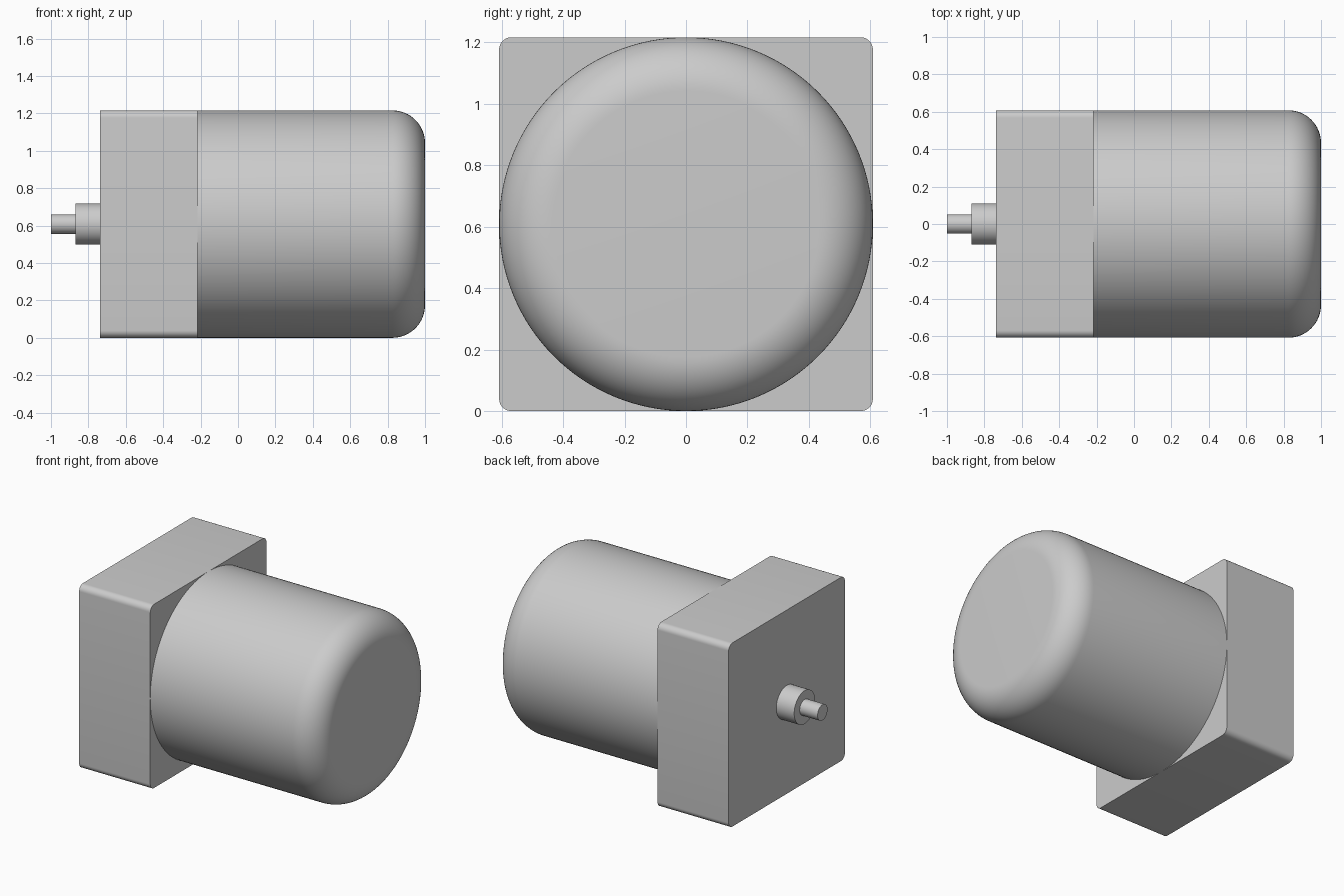
import bpy, bmesh
from math import sin, cos, pi, radians

if "Cube" in bpy.data.objects:
    bpy.data.objects.remove(bpy.data.objects["Cube"])

R = 0.608          # body radius, half the gearbox width, axis height
AXIS_Z = R


def finish(name, bm):
    bmesh.ops.recalc_face_normals(bm, faces=bm.faces)
    mesh = bpy.data.meshes.new(name)
    bm.to_mesh(mesh)
    bm.free()
    obj = bpy.data.objects.new(name, mesh)
    bpy.context.collection.objects.link(obj)
    obj.location.z = AXIS_Z
    bpy.ops.object.select_all(action='DESELECT')
    obj.select_set(True)
    bpy.context.view_layer.objects.active = obj
    bpy.ops.object.shade_smooth_by_angle(angle=radians(30))
    return obj


def turned(name, profile, steps):
    """Revolve an (x, radius) profile around the x axis and cap both ends."""
    bm = bmesh.new()
    rings = [[bm.verts.new((x, r * cos(2 * pi * i / steps), r * sin(2 * pi * i / steps)))
              for i in range(steps)] for x, r in profile]
    for a, b in zip(rings, rings[1:]):
        for i in range(steps):
            j = (i + 1) % steps
            bm.faces.new((a[i], a[j], b[j], b[i]))
    bm.faces.new(rings[0])
    bm.faces.new(rings[-1])
    return finish(name, bm)


# Square gearbox block, its four lengthwise edges rounded
X0, X1 = -0.738, -0.217
bm = bmesh.new()
bmesh.ops.create_cube(bm, size=1)
for v in bm.verts:
    v.co = (X0 if v.co.x < 0 else X1, v.co.y * 2 * R, v.co.z * 2 * R)
long_edges = [e for e in bm.edges if abs(e.verts[0].co.x - e.verts[1].co.x) > 0.1]
bmesh.ops.bevel(bm, geom=long_edges, offset=0.04, segments=8, profile=0.5, affect='EDGES')
finish("gearbox_block", bm)

# Motor body with a rounded rear rim
F = 0.175
rim = [(1 - F + F * sin(a), R - F + F * cos(a)) for a in (pi / 2 * i / 16 for i in range(17))]
turned("motor_body", [(X1, R)] + rim, 128)

# Stepped output shaft: collar and thin tip
turned("output_shaft", [(-1, 0.052), (-0.869, 0.052), (-0.869, 0.11), (X0, 0.11)], 64)
